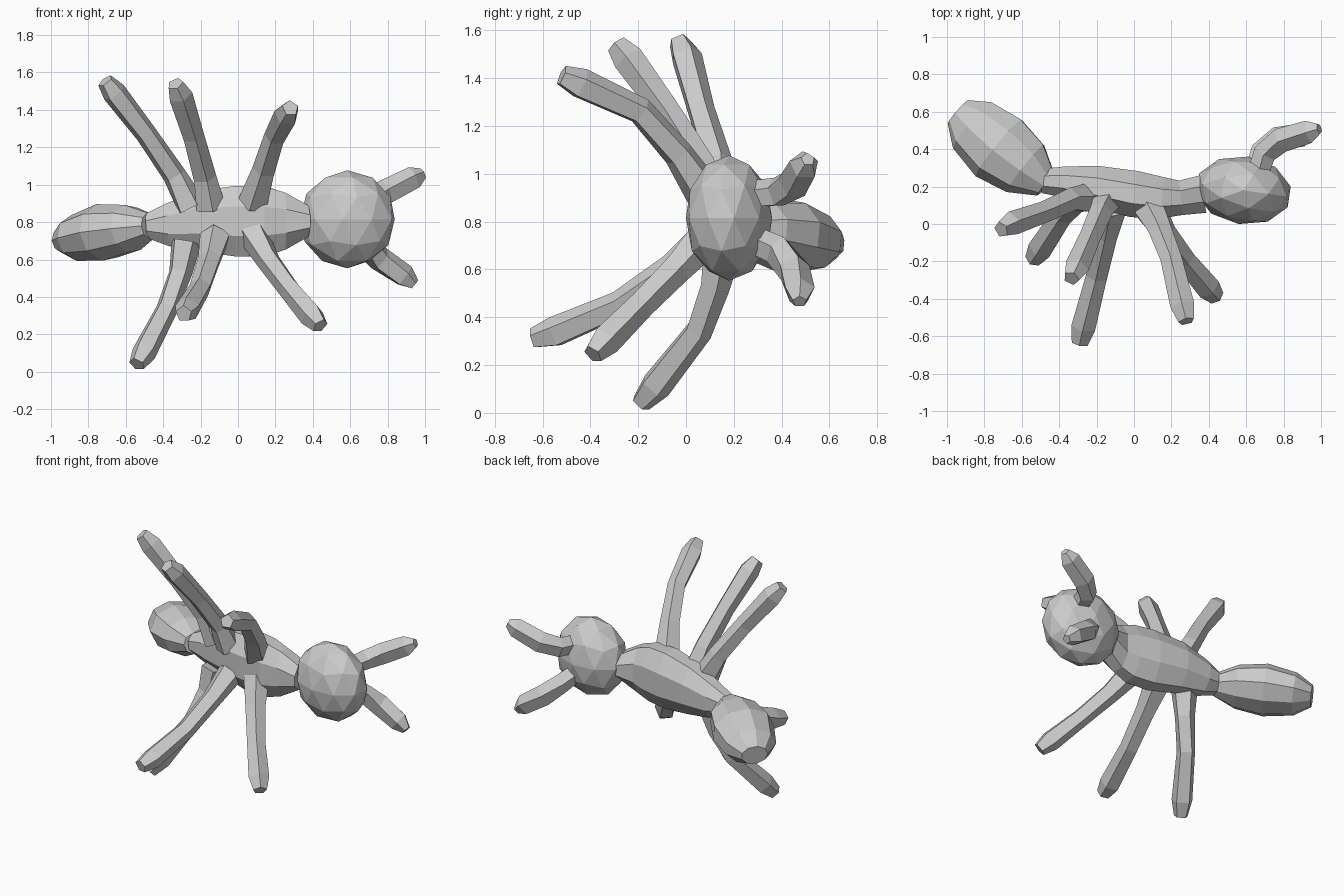
import bpy, bmesh, math
from mathutils import Vector, Matrix


def loft(name, rings, sides, phase=0.5):
    """Flat-shaded tube; each ring is (x, y, z, side radius, up radius)."""
    bm = bmesh.new()
    pts = [Vector(r[:3]) for r in rings]
    loops = []
    for i, r in enumerate(rings):
        t = (pts[min(i + 1, len(pts) - 1)] - pts[max(i - 1, 0)]).normalized()
        side = t.cross(Vector((0, 0, 1))).normalized()
        up = side.cross(t)
        loop = []
        for k in range(sides):
            a = 2 * math.pi * (k + phase) / sides
            loop.append(bm.verts.new(pts[i] + side * math.cos(a) * r[3] + up * math.sin(a) * r[4]))
        loops.append(loop)
    for a, b in zip(loops, loops[1:]):
        for k in range(sides):
            n = (k + 1) % sides
            bm.faces.new((a[k], a[n], b[n], b[k]))
    bm.faces.new(loops[0][::-1])
    bm.faces.new(loops[-1])
    finish(name, bm)


def finish(name, bm):
    bmesh.ops.recalc_face_normals(bm, faces=bm.faces)
    me = bpy.data.meshes.new(name)
    bm.to_mesh(me)
    bm.free()
    bpy.context.collection.objects.link(bpy.data.objects.new(name, me))


def limb(name, path, radii):
    loft(name, [(*p, r, r) for p, r in zip(path, radii)], 5, 0.25)


# Thorax, pinched at the waist and neck
loft("thorax", [
    (-0.49, 0.23, 0.78, 0.07, 0.07), (-0.37, 0.225, 0.785, 0.09, 0.125),
    (-0.20, 0.20, 0.805, 0.12, 0.175), (0.00, 0.16, 0.805, 0.135, 0.205),
    (0.15, 0.14, 0.805, 0.12, 0.20), (0.25, 0.14, 0.805, 0.10, 0.165),
    (0.37, 0.16, 0.805, 0.11, 0.09)], 8)

# Abdomen, swept back to one side
loft("abdomen", [
    (-0.47, 0.21, 0.78, 0.075, 0.07), (-0.58, 0.30, 0.765, 0.165, 0.13),
    (-0.72, 0.41, 0.745, 0.20, 0.155), (-0.86, 0.53, 0.715, 0.165, 0.125),
    (-0.94, 0.60, 0.70, 0.085, 0.065)], 9)

# Head
bm = bmesh.new()
bmesh.ops.create_icosphere(bm, subdivisions=2, radius=1)
bm.transform(Matrix.Translation((0.585, 0.18, 0.815))
             @ Matrix.Rotation(math.radians(-8), 4, 'Z')
             @ Matrix.Diagonal((0.26, 0.182, 0.262, 1)))
finish("head", bm)

# Antennae
ant = (0.06, 0.065, 0.07, 0.065, 0.03)
limb("upper_antenna", [(0.66, 0.26, 0.91), (0.70, 0.38, 0.92), (0.79, 0.45, 0.96),
                       (0.94, 0.495, 1.035), (0.99, 0.51, 1.06)], ant)
limb("lower_antenna", [(0.64, 0.26, 0.73), (0.68, 0.38, 0.68), (0.76, 0.45, 0.60),
                       (0.89, 0.475, 0.51), (0.945, 0.475, 0.465)], ant)

# Six legs, three above and three below the thorax
legs = {
    "upper_rear_leg": [(-0.25, 0.14, 0.88), (-0.34, 0.13, 1.05), (-0.49, 0.06, 1.27),
                       (-0.66, 0.0, 1.49), (-0.71, -0.03, 1.555)],
    "upper_middle_leg": [(-0.15, 0.12, 0.88), (-0.18, 0.06, 1.04), (-0.24, -0.08, 1.26),
                         (-0.31, -0.24, 1.48), (-0.335, -0.29, 1.54)],
    "upper_front_leg": [(0.08, 0.09, 0.90), (0.14, -0.03, 1.08), (0.20, -0.19, 1.26),
                        (0.26, -0.44, 1.375), (0.28, -0.52, 1.41)],
    "lower_rear_leg": [(-0.28, 0.15, 0.69), (-0.31, 0.12, 0.53), (-0.38, 0.05, 0.34),
                       (-0.50, -0.13, 0.11), (-0.54, -0.19, 0.04)],
    "lower_middle_leg": [(-0.12, 0.09, 0.72), (-0.15, -0.06, 0.60), (-0.20, -0.28, 0.45),
                         (-0.27, -0.55, 0.335), (-0.29, -0.64, 0.31)],
    "lower_front_leg": [(0.08, 0.09, 0.74), (0.16, -0.04, 0.60), (0.27, -0.19, 0.45),
                        (0.395, -0.34, 0.30), (0.44, -0.39, 0.245)],
}
for name, path in legs.items():
    limb(name, path, (0.085, 0.065, 0.06, 0.068, 0.045))
